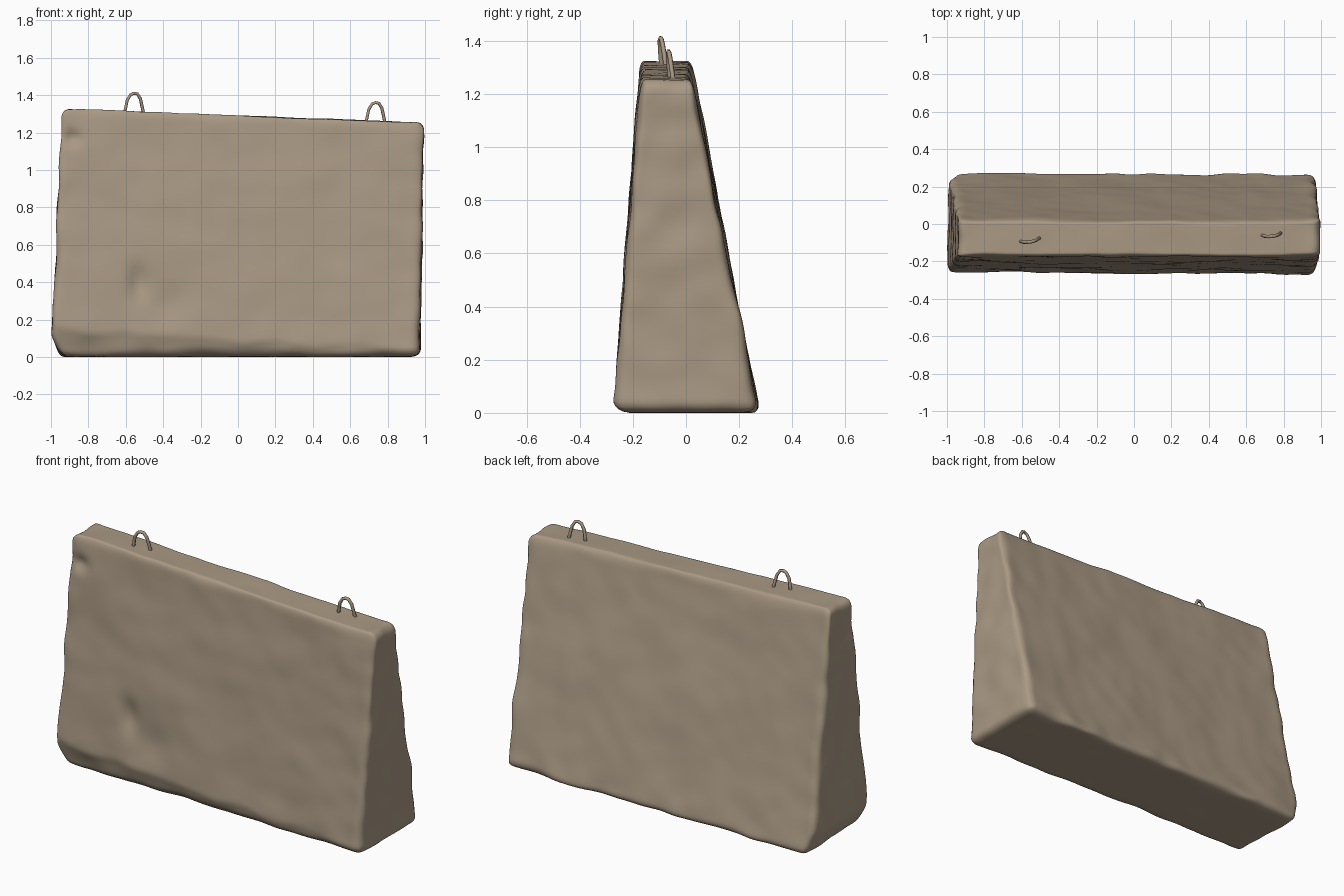
import bpy, bmesh, math
from mathutils import Vector, noise

if "Cube" in bpy.data.objects:
    bpy.data.objects.remove(bpy.data.objects["Cube"])


def lerp(a, b, t):
    return a + (b - a) * t


def bump(x, z, cx, cz, rx, rz):
    return math.exp(-((x - cx) / rx) ** 2 - ((z - cz) / rz) ** 2)


def material(name, rgb):
    m = bpy.data.materials.new(name)
    m.diffuse_color = (*rgb, 1)
    m.use_nodes = True
    m.node_tree.nodes["Principled BSDF"].inputs["Base Color"].default_value = m.diffuse_color
    return m


concrete = material("tan concrete", (0.40, 0.32, 0.23))

# Concrete block: a gridded cube, rounded, tapered and weathered
bm = bmesh.new()
bmesh.ops.create_cube(bm, size=2)
for axis, cuts in ((0, 79), (1, 19), (2, 55)):
    along = [e for e in bm.edges
             if abs(e.verts[0].co[axis] - e.verts[1].co[axis]) > 1e-4]
    bmesh.ops.subdivide_edges(bm, edges=along, cuts=cuts, use_grid_fill=True)

HALF = Vector((1.0, 0.28, 0.65))
for v in bm.verts:
    # denser rows near the edges
    p = Vector([HALF[i] * (0.5 * v.co[i] + 0.5 * math.sin(v.co[i] * math.pi / 2))
                for i in range(3)])
    r = 0.045 + 0.03 * noise.noise(Vector((p.x * 3, p.y * 3, p.z * 3)))
    r = max(0.03, r)
    core = Vector([max(-HALF[i] + r, min(HALF[i] - r, p[i])) for i in range(3)])
    off = p - core
    if off.length > 1e-6:
        # map the square corner onto a round one
        off = off.normalized() * max(abs(c) for c in off)
    p = core + off
    u, w, t = p.x, p.y / 0.28, (p.z + 0.65) / 1.3

    # taper: leaning left end, sloped top, narrow crest
    x = u * lerp(0.985, 0.967, t) + lerp(-0.012, 0.027, t)
    top = 1.29 - 0.038 * u
    z = t * top
    y = lerp(lerp(-0.27, -0.172, t), lerp(0.275, 0.018, t), (w + 1) / 2)

    # chipped lower front edge, deepest at the left
    if w < 0.2:
        n = noise.noise(Vector((x * 3.5, 4.2, 0)))
        h = 0.10 - 0.05 * x + 0.06 * n
        k = max(0, 1 - z / max(h, 0.04))
        y += k * (0.035 - 0.03 * x) * min(1, (0.2 - w))
    # broken lower left corner
    if u < -0.8:
        x += 0.05 * max(0, 1 - z / 0.12) * (-0.8 - u) / 0.2
    # dents in the front face
    if w < -0.7:
        y += 0.03 * bump(x, z, -0.53, 0.40, 0.05, 0.09)
        y += 0.018 * bump(x, z, -0.40, 0.28, 0.12, 0.10)
        y += 0.025 * bump(x, z, -0.88, 1.17, 0.05, 0.04)

    # uneven surface
    q = Vector((x, y, z))
    wob = noise.noise_vector(q * 3.2)
    fine = noise.noise_vector(q * 8 + Vector((7, 3, 1)))
    edge = max(0, (abs(u) - 0.9) / 0.1) + max(0, 1 - z / 0.15)
    amp = 0.004 + 0.005 * min(1, edge)
    x += wob.x * 0.010 + fine.x * amp
    y += wob.y * 0.009 + fine.y * amp
    z += (wob.z * 0.006 + fine.z * amp * 0.6) * min(1, 0.3 + z)
    v.co = (max(-1, min(1, x)), y, max(0, z))

bmesh.ops.recalc_face_normals(bm, faces=bm.faces)
for f in bm.faces:
    f.smooth = True
me = bpy.data.meshes.new("concrete_block")
bm.to_mesh(me)
bm.free()
me.materials.append(concrete)
block = bpy.data.objects.new("concrete_block", me)
bpy.context.collection.objects.link(block)


# Lifting loops: bent wire arches sunk into the crest
def lifting_loop(name, cx, y0, y1, base, height):
    shape = [(-0.052, -0.04), (-0.050, 0.02), (-0.036, 0.65), (-0.018, 0.93),
             (0, 1), (0.018, 0.97), (0.034, 0.72), (0.050, 0.02), (0.052, -0.04)]
    cu = bpy.data.curves.new(name, 'CURVE')
    cu.dimensions = '3D'
    cu.bevel_depth = 0.009
    cu.bevel_resolution = 1
    cu.use_fill_caps = True
    sp = cu.splines.new('POLY')
    sp.points.add(len(shape) - 1)
    for pt, (dx, dz) in zip(sp.points, shape):
        s = dx / 0.104 + 0.5
        if dz < 0:
            z = base - 0.04
        else:
            z = base + dz * height
        lean = -0.012 * max(0, dz)
        pt.co = (cx + dx, lerp(y0, y1, s) + lean, z, 1)
    cu.materials.append(concrete)
    ob = bpy.data.objects.new(name, cu)
    bpy.context.collection.objects.link(ob)


lifting_loop("lifting_loop_left", -0.556, -0.092, -0.075, 1.305, 0.105)
lifting_loop("lifting_loop_right", 0.735, -0.060, -0.048, 1.255, 0.105)
